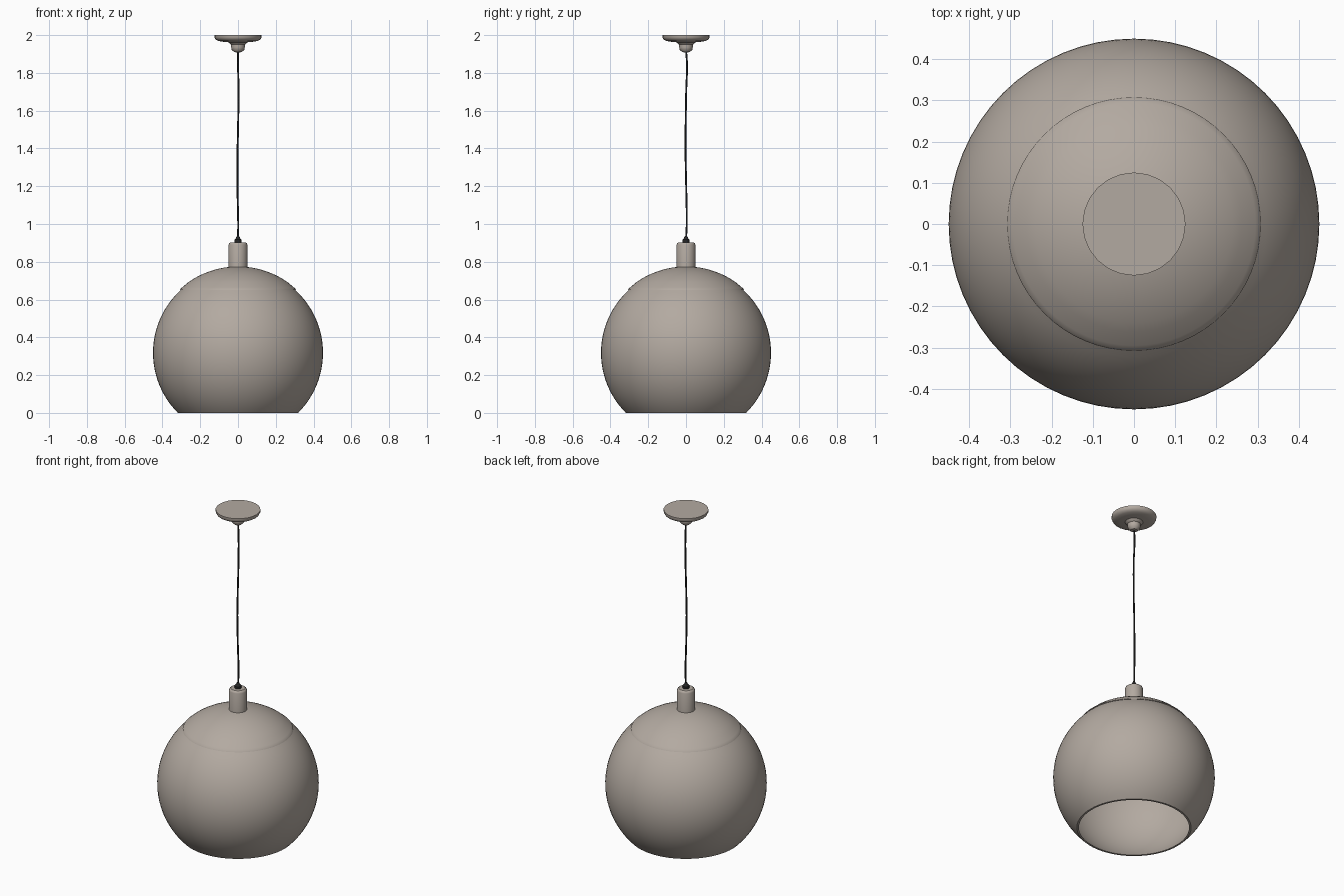
import bpy, math

if "Cube" in bpy.data.objects:
    bpy.data.objects.remove(bpy.data.objects["Cube"])


def material(name, rgb):
    m = bpy.data.materials.new(name)
    m.diffuse_color = (*rgb, 1)
    m.use_nodes = True
    m.node_tree.nodes["Principled BSDF"].inputs["Base Color"].default_value = m.diffuse_color
    return m


WARM_GREY = material("warm grey", (0.45, 0.40, 0.355))
DARK = material("dark rubber", (0.02, 0.02, 0.02))


def lathe(name, profile, sides, mat, angle=35):
    """Spin (radius, height) points round z; a radius of 0 makes a pole."""
    verts, faces, rings = [], [], []
    for r, z in profile:
        n = 1 if r < 1e-6 else sides
        rings.append([len(verts) + i for i in range(n)])
        for i in range(n):
            a = 2 * math.pi * i / sides
            verts.append((r * math.cos(a), r * math.sin(a), z))
    for lo, hi in zip(rings, rings[1:]):
        for i in range(sides):
            j = (i + 1) % sides
            quad = [lo[i % len(lo)], lo[j % len(lo)], hi[j % len(hi)], hi[i % len(hi)]]
            faces.append(list(dict.fromkeys(quad)))
    me = bpy.data.meshes.new(name)
    me.from_pydata(verts, [], faces)
    me.materials.append(mat)
    ob = bpy.data.objects.new(name, me)
    bpy.context.collection.objects.link(ob)
    bpy.ops.object.select_all(action='DESELECT')
    ob.select_set(True)
    bpy.context.view_layer.objects.active = ob
    bpy.ops.object.shade_smooth_by_angle(angle=math.radians(angle))
    return ob


def arc(radius, centre_z, z0, z1, steps):
    """Points along a sphere's profile from height z0 to z1."""
    a0 = math.asin(max(-1, min(1, (z0 - centre_z) / radius)))
    a1 = math.asin(max(-1, min(1, (z1 - centre_z) / radius)))
    pts = []
    for i in range(steps + 1):
        a = a0 + (a1 - a0) * i / steps
        pts.append((radius * math.cos(a), centre_z + radius * math.sin(a)))
    return pts


# Globe shade: thin shell, open at the bottom
C = 0.318
inner = arc(0.442, C, C + 0.442, 0.0, 28)
outer = arc(0.45, C, 0.0, 0.65, 28)
lathe("globe_shade", inner + outer + [(0.29, 0.65)], 64, WARM_GREY)

# Domed cap with a rolled lower edge
lathe("shade_cap", [(0.29, 0.648), (0.308, 0.65), (0.304, 0.657), (0.295, 0.665)]
      + arc(0.457, C, 0.678, C + 0.457, 12)[1:], 64, WARM_GREY)

# Stem holding the cord
lathe("stem", [(0, 0.75), (0.05, 0.75), (0.05, 0.89), (0.047, 0.898),
               (0.04, 0.903), (0, 0.903)], 32, WARM_GREY)

# Cord grip on top of the stem
lathe("cord_grip", [(0, 0.90), (0.019, 0.90), (0.019, 0.917), (0.012, 0.924),
                    (0.008, 0.935), (0, 0.935)], 16, DARK)

# Ceiling canopy and its nub
lathe("ceiling_canopy", [(0, 1.945), (0.03, 1.945), (0.042, 1.953), (0.05, 1.962),
                         (0.08, 1.965), (0.105, 1.969), (0.119, 1.977),
                         (0.125, 1.988), (0.125, 2.0), (0, 2.0)], 24, WARM_GREY)
lathe("canopy_nub", [(0, 1.908), (0.02, 1.91), (0.033, 1.922), (0.036, 1.935),
                     (0.036, 1.955), (0, 1.955)], 24, WARM_GREY)

# Slightly wavy cord
path = [(0, 0, 0.92), (0.001, 0.004, 1.0), (-0.002, 0.002, 1.15), (-0.003, -0.002, 1.35),
        (0, -0.002, 1.5), (0.003, 0.001, 1.7), (0, 0.005, 1.85), (0, 0, 1.92)]
cu = bpy.data.curves.new("cord", 'CURVE')
cu.dimensions = '3D'
cu.bevel_depth = 0.005
cu.bevel_resolution = 2
sp = cu.splines.new('BEZIER')
sp.bezier_points.add(len(path) - 1)
for p, co in zip(sp.bezier_points, path):
    p.co = co
    p.handle_left_type = p.handle_right_type = 'AUTO'
cu.materials.append(DARK)
bpy.context.collection.objects.link(bpy.data.objects.new("cord", cu))
